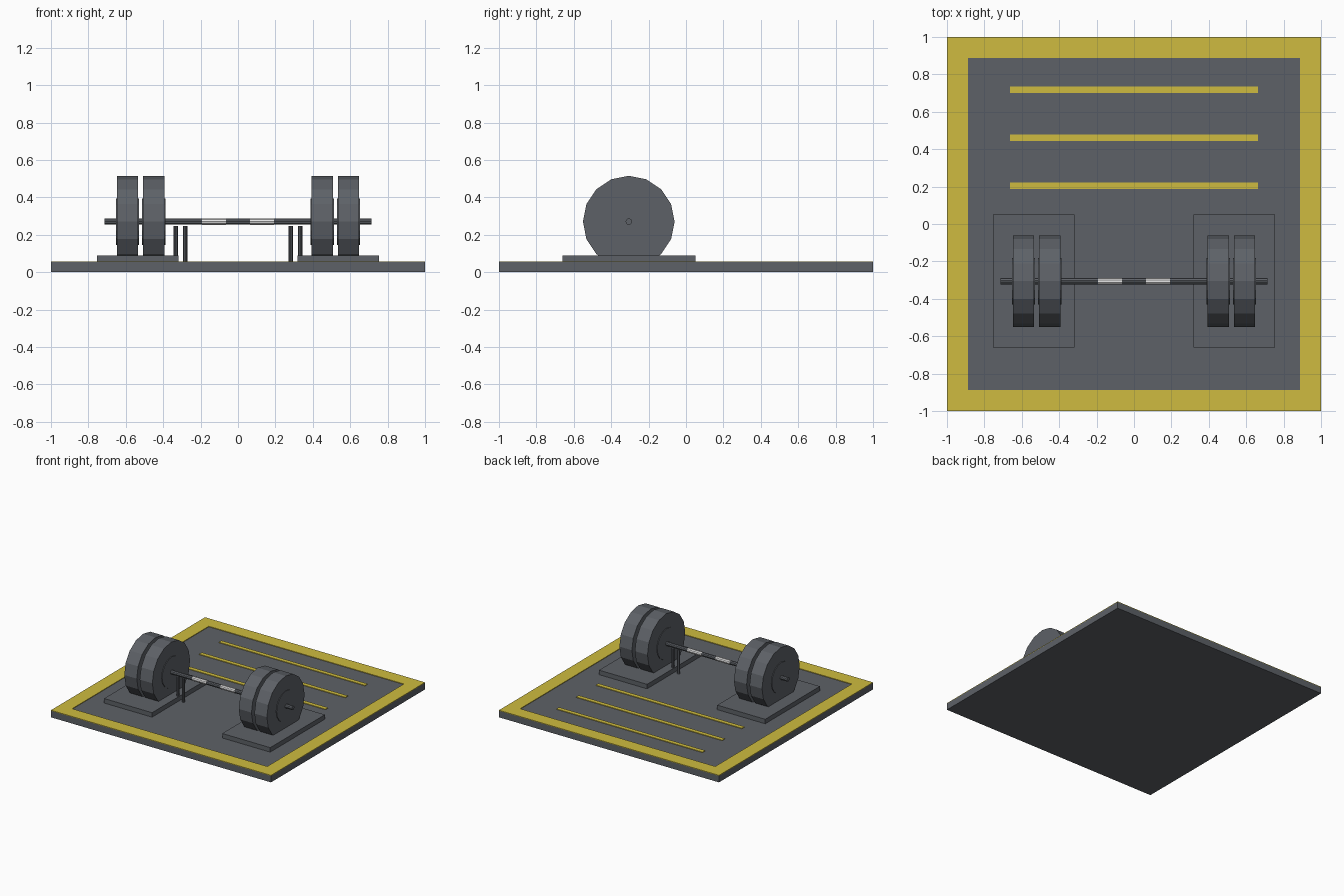
import bpy
import bmesh
from math import pi
from mathutils import Matrix, Vector

cube = bpy.data.objects.get("Cube")
if cube:
    bpy.data.objects.remove(cube, do_unlink=True)


def material(name, rgb):
    mat = bpy.data.materials.new(name)
    mat.use_nodes = True
    mat.diffuse_color = (*rgb, 1)
    mat.node_tree.nodes["Principled BSDF"].inputs["Base Color"].default_value = (*rgb, 1)
    return mat


GREY = material("dark grey", (0.11, 0.12, 0.135))
YELLOW = material("yellow", (0.62, 0.5, 0.05))
WHITE = material("light grip", (0.85, 0.85, 0.85))

BAR_Y, BAR_Z = -0.306, 0.27
FLOOR = 0.053        # top of the platform
PAINT = 0.058        # top of the yellow markings


def finish(name, bm, mat):
    mesh = bpy.data.meshes.new(name)
    bm.to_mesh(mesh)
    bm.free()
    mesh.materials.append(mat)
    obj = bpy.data.objects.new(name, mesh)
    bpy.context.scene.collection.objects.link(obj)
    return obj


def boxes(name, mat, *corner_pairs):
    """One object made of axis-aligned boxes, each given by two corners."""
    bm = bmesh.new()
    for low, high in corner_pairs:
        low, high = Vector(low), Vector(high)
        place = Matrix.Translation((low + high) / 2) @ Matrix.Diagonal((*(high - low), 1))
        bmesh.ops.create_cube(bm, size=1, matrix=place)
    return finish(name, bm, mat)


def rod(name, mat, radius, start, end, sides, upright=False):
    """Cylinder along x (at the bar's y and z), or along z at the given xy."""
    start, end = Vector(start), Vector(end)
    turn = Matrix.Identity(4) if upright else Matrix.Rotation(pi / 2, 4, "Y")
    bm = bmesh.new()
    bmesh.ops.create_cone(bm, cap_ends=True, segments=sides, radius1=radius, radius2=radius,
                          depth=(end - start).length,
                          matrix=Matrix.Translation((start + end) / 2) @ turn)
    return finish(name, bm, mat)


def along_bar(name, mat, radius, x0, x1, sides):
    return rod(name, mat, radius, (x0, BAR_Y, BAR_Z), (x1, BAR_Y, BAR_Z), sides)


# Platform with painted border and lines
boxes("platform", GREY, ((-1, -1, 0), (1, 1, FLOOR)))
inner = 0.887
boxes("border", YELLOW,
      ((-1, -1, FLOOR), (1, -inner, PAINT)),
      ((-1, inner, FLOOR), (1, 1, PAINT)),
      ((-1, -inner, FLOOR), (-inner, inner, PAINT)),
      ((inner, -inner, FLOOR), (1, inner, PAINT)))
for i in range(3):
    y = 0.205 + 0.256 * i
    boxes(f"floor_line_{i + 1}", YELLOW, ((-0.664, y - 0.017, FLOOR), (0.664, y + 0.017, PAINT)))

# Bar
along_bar("bar", GREY, 0.017, -0.715, 0.715, 10)

for side, s in (("left", 1), ("right", -1)):
    # Light grip on the bar
    along_bar(f"{side}_grip", WHITE, 0.0185, s * 0.064, s * 0.193, 10)

    # Weight plates, each with a slightly proud hub
    for part, x0, x1 in (("inner", 0.393, 0.508), ("outer", 0.535, 0.648)):
        along_bar(f"{side}_{part}_weight", GREY, 0.245, s * x0, s * x1, 16)
        along_bar(f"{side}_{part}_hub", GREY, 0.125, s * (x0 - 0.005), s * (x1 + 0.005), 16)

    # Drop pad under the weights
    low, high = sorted((s * 0.319, s * 0.755))
    boxes(f"{side}_drop_pad", GREY, ((low, -0.66, FLOOR), (high, 0.05, 0.09)))

    # Pair of short posts below the bar
    for part, x in (("inner", 0.282), ("outer", 0.333)):
        rod(f"{side}_{part}_post", GREY, 0.011, (s * x, BAR_Y, FLOOR), (s * x, BAR_Y, 0.247), 8, True)
